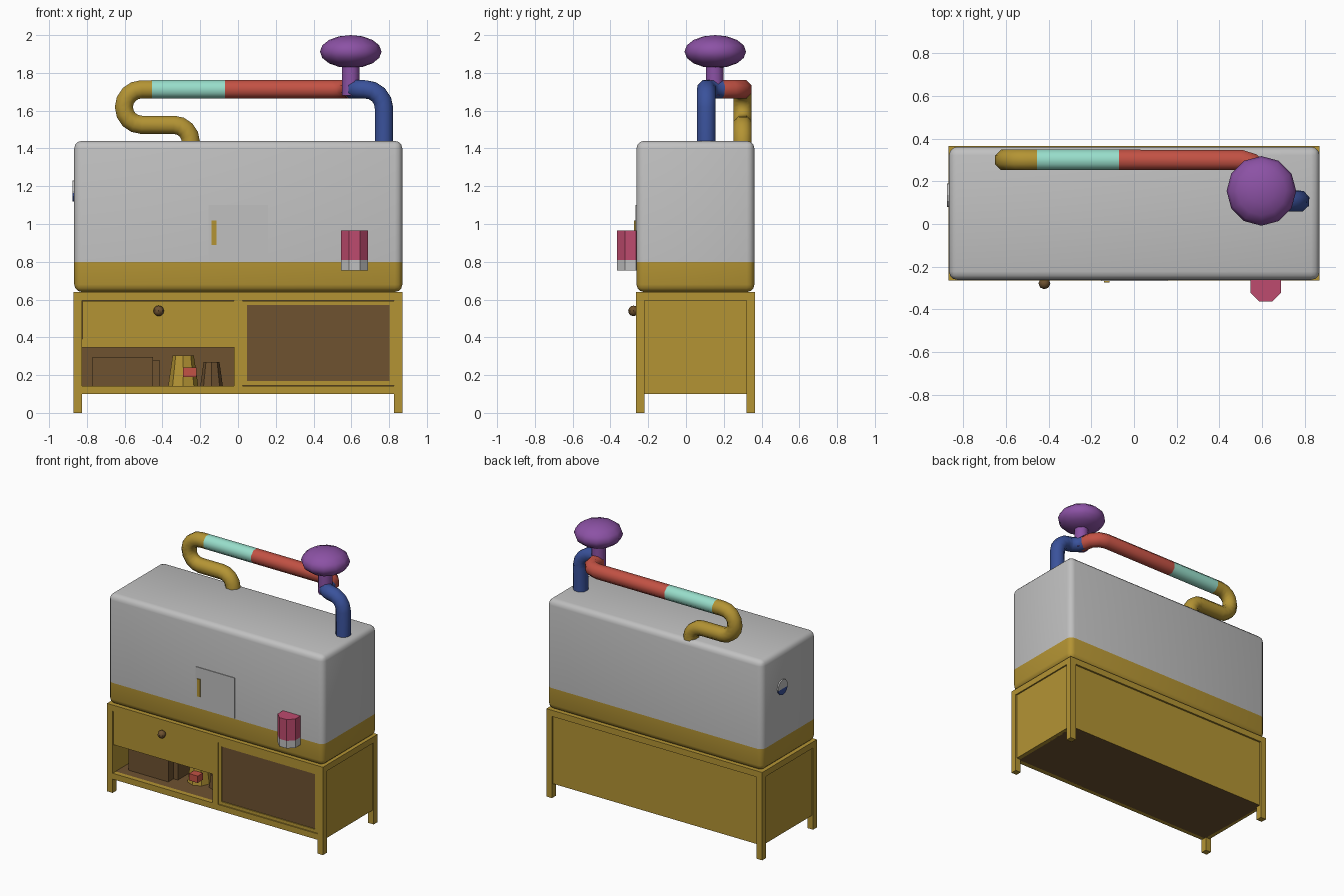
import bpy, bmesh, math
from mathutils import Vector, Matrix

if "Cube" in bpy.data.objects:
    bpy.data.objects.remove(bpy.data.objects["Cube"])


def mat(name, r, g, b):
    m = bpy.data.materials.new(name)
    m.diffuse_color = (r, g, b, 1)
    m.use_nodes = True
    m.node_tree.nodes["Principled BSDF"].inputs["Base Color"].default_value = m.diffuse_color
    return m


GOLD = mat("golden wood", .456, .296, .034)
BROWN = mat("dark brown", .156, .084, .030)
GREY = mat("light grey", .53, .53, .53)
TEAL = mat("mint", .314, .73, .597)
RED = mat("brick red", .546, .084, .058)
PURPLE = mat("purple", .262, .084, .376)
BLUE = mat("blue", .042, .084, .328)
PINK = mat("pink", .515, .07, .156)


def finish(name, bm, mats, rule=None, smooth=None):
    bmesh.ops.recalc_face_normals(bm, faces=bm.faces[:])
    if rule:
        for f in bm.faces:
            f.material_index = rule(f.calc_center_median())
    me = bpy.data.meshes.new(name)
    bm.to_mesh(me)
    bm.free()
    for m in mats:
        me.materials.append(m)
    ob = bpy.data.objects.new(name, me)
    bpy.context.collection.objects.link(ob)
    if smooth:
        bpy.ops.object.select_all(action='DESELECT')
        ob.select_set(True)
        bpy.context.view_layer.objects.active = ob
        bpy.ops.object.shade_smooth_by_angle(angle=math.radians(smooth))
    return ob


def box_bm(x0, x1, y0, y1, z0, z1):
    bm = bmesh.new()
    bmesh.ops.create_cube(bm, size=1)
    bmesh.ops.scale(bm, vec=(x1 - x0, y1 - y0, z1 - z0), verts=bm.verts)
    bmesh.ops.translate(bm, vec=((x0 + x1) / 2, (y0 + y1) / 2, (z0 + z1) / 2), verts=bm.verts)
    return bm


def box(name, x0, x1, y0, y1, z0, z1, m):
    return finish(name, box_bm(x0, x1, y0, y1, z0, z1), [m])


def cut(bm, z):
    bmesh.ops.bisect_plane(bm, geom=bm.verts[:] + bm.edges[:] + bm.faces[:],
                           plane_co=(0, 0, z), plane_no=(0, 0, 1))


def tube(name, pts, r, m, sides=8):
    # sweep a polygon along a path, keeping the frame untwisted
    pts = [Vector(p) for p in pts]
    bm, rings = bmesh.new(), []
    prev, u = None, None
    for i, p in enumerate(pts):
        a = (p - pts[i - 1]).normalized() if i else Vector()
        b = (pts[i + 1] - p).normalized() if i < len(pts) - 1 else Vector()
        t = (a + b).normalized()
        if prev is None:
            u = t.orthogonal().normalized()
        else:
            u = prev.rotation_difference(t) @ u
        prev, v = t, t.cross(u)
        ring = []
        for k in range(sides):
            ang = 2 * math.pi * (k + .5) / sides
            ring.append(bm.verts.new(p + r * (math.cos(ang) * u + math.sin(ang) * v)))
        rings.append(ring)
    for r0, r1 in zip(rings, rings[1:]):
        for k in range(sides):
            j = (k + 1) % sides
            bm.faces.new((r0[k], r0[j], r1[j], r1[k]))
    bm.faces.new(rings[0])
    bm.faces.new(rings[-1])
    return finish(name, bm, [m], smooth=50)


def arc(cx, cz, r, a0, a1, y, n=5):
    return [(cx + r * math.cos(math.radians(a0 + (a1 - a0) * i / n)), y,
             cz + r * math.sin(math.radians(a0 + (a1 - a0) * i / n))) for i in range(n + 1)]


# cabinet frame
Y0, Y1 = -.265, .365
for sx in (-1, 1):
    xa, xb = sorted((sx * .87, sx * .825))
    box("front_leg", xa, xb, Y0, Y0 + .045, 0, .62, GOLD)
    box("back_leg", xa, xb, Y1 - .045, Y1, 0, .62, GOLD)
    xa, xb = sorted((sx * .86, sx * .83))
    box("side_panel", xa, xb, Y0 + .02, Y1 - .02, .10, .62, GOLD)
box("cabinet_top", -.87, .87, Y0, Y1, .595, .64, GOLD)
box("back_panel", -.84, .84, .335, .352, .10, .62, GOLD)
box("inner_back", -.83, .83, .325, .334, .11, .60, BROWN)
box("bottom_board", -.84, .84, Y0 + .03, .35, .10, .14, BROWN)
box("bottom_rail", -.83, .83, Y0, Y0 + .035, .10, .143, GOLD)
box("divider", -.02, .025, Y0, .33, .12, .60, GOLD)
box("shelf_ceiling", -.83, -.02, Y0 + .01, .33, .347, .39, GOLD)

# drawer and knob
box("drawer_front", -.823, -.022, Y0 + .006, Y0 + .03, .35, .593, GOLD)
bm = bmesh.new()
bmesh.ops.create_uvsphere(bm, u_segments=8, v_segments=6, radius=.028)
bmesh.ops.translate(bm, vec=(-.42, -.278, .54), verts=bm.verts)
finish("drawer_knob", bm, [BROWN], smooth=40)

# right door: frame boards around a recessed dark panel
for x0, x1, z0, z1 in ((.025, .048, .145, .593), (.803, .825, .145, .593),
                       (.048, .803, .145, .168), (.048, .803, .570, .593)):
    box("door_frame", x0, x1, Y0 + .005, Y0 + .03, z0, z1, GOLD)
box("door_panel", .045, .806, Y0 + .012, Y0 + .025, .165, .573, BROWN)

# things on the open shelf
box("storage_box", -.77, -.45, -.16, .12, .14, .295, BROWN)
box("shelf_basket", -.45, -.415, -.10, .12, .14, .28, BROWN)
for name, x, r, h, m in (("shelf_jar", -.29, .08, .165, GOLD), ("shelf_pot", -.14, .06, .13, BROWN)):
    bm = bmesh.new()
    bmesh.ops.create_cone(bm, cap_ends=True, segments=8, radius1=r, radius2=r * .7, depth=h,
                          matrix=Matrix.Translation((x, -.03, .14 + h / 2)))
    finish(name, bm, [m])
box("red_block", -.29, -.22, -.15, -.09, .19, .24, RED)

# main enclosure, rounded, golden below z = 0.80
bm = box_bm(-.867, .87, -.262, .362, .64, 1.44)
bmesh.ops.bevel(bm, geom=bm.edges[:], offset=.04, segments=3, profile=.5, affect='EDGES')
cut(bm, .80)
finish("enclosure", bm, [GREY, GOLD], lambda c: 1 if c.z < .80 else 0, smooth=35)

# front hatch with handle
box("hatch", -.155, .158, -.267, -.258, .803, 1.10, GREY)
box("hatch_handle", -.14, -.115, -.274, -.266, .89, 1.018, GOLD)

# round vent on the left side, blue lower half
bm = bmesh.new()
bmesh.ops.create_cone(bm, cap_ends=True, segments=12, radius1=.055, radius2=.055, depth=.02,
                      matrix=Matrix.Translation((-.866, .135, 1.175)) @ Matrix.Rotation(math.pi / 2, 4, 'Y'))
cut(bm, 1.165)
finish("side_vent", bm, [GREY, BLUE], lambda c: 1 if c.z < 1.165 else 0)

# feeder cup, pink with a grey base
bm = bmesh.new()
bmesh.ops.create_cone(bm, cap_ends=True, segments=8, radius1=.077, radius2=.077, depth=.21,
                      matrix=Matrix.Translation((.617, -.293, .86)) @ Matrix.Rotation(math.pi / 8, 4, 'Z'))
cut(bm, .81)
finish("feeder_cup", bm, [PINK, GREY], lambda c: 1 if c.z < .81 else 0)

# tubes on the roof
TY, TZ, R = .30, 1.713, .052
gold_path = ([(-.25, TY, 1.40)] + arc(-.34, 1.435, .09, 0, 90, TY, 4)
             + arc(-.51, 1.619, .094, 270, 90, TY, 8) + [(-.455, TY, TZ)])
tube("tube_gold", gold_path, R, GOLD)
tube("tube_mint", [(-.455, TY, TZ), (-.07, TY, TZ)], R, TEAL)
tube("tube_red", [(-.07, TY, TZ), (.50, TY, TZ), (.55, .285, TZ), (.585, .245, TZ), (.60, .16, TZ)], R, RED)
tube("tube_blue", [(.595, .19, TZ), (.61, .145, TZ), (.65, .115, TZ)]
     + arc(.673, 1.613, .10, 90, 0, .108, 4) + [(.773, .108, 1.40)], R, BLUE)

# purple lookout globe on its stem
tube("globe_stem", [(.597, .152, 1.68), (.597, .152, 1.86)], .049, PURPLE)
bm = bmesh.new()
bmesh.ops.create_uvsphere(bm, u_segments=12, v_segments=8, radius=1)
bmesh.ops.scale(bm, vec=(.163, .163, .0875), verts=bm.verts)
bmesh.ops.translate(bm, vec=(.597, .155, 1.9125), verts=bm.verts)
finish("lookout_globe", bm, [PURPLE], smooth=40)
